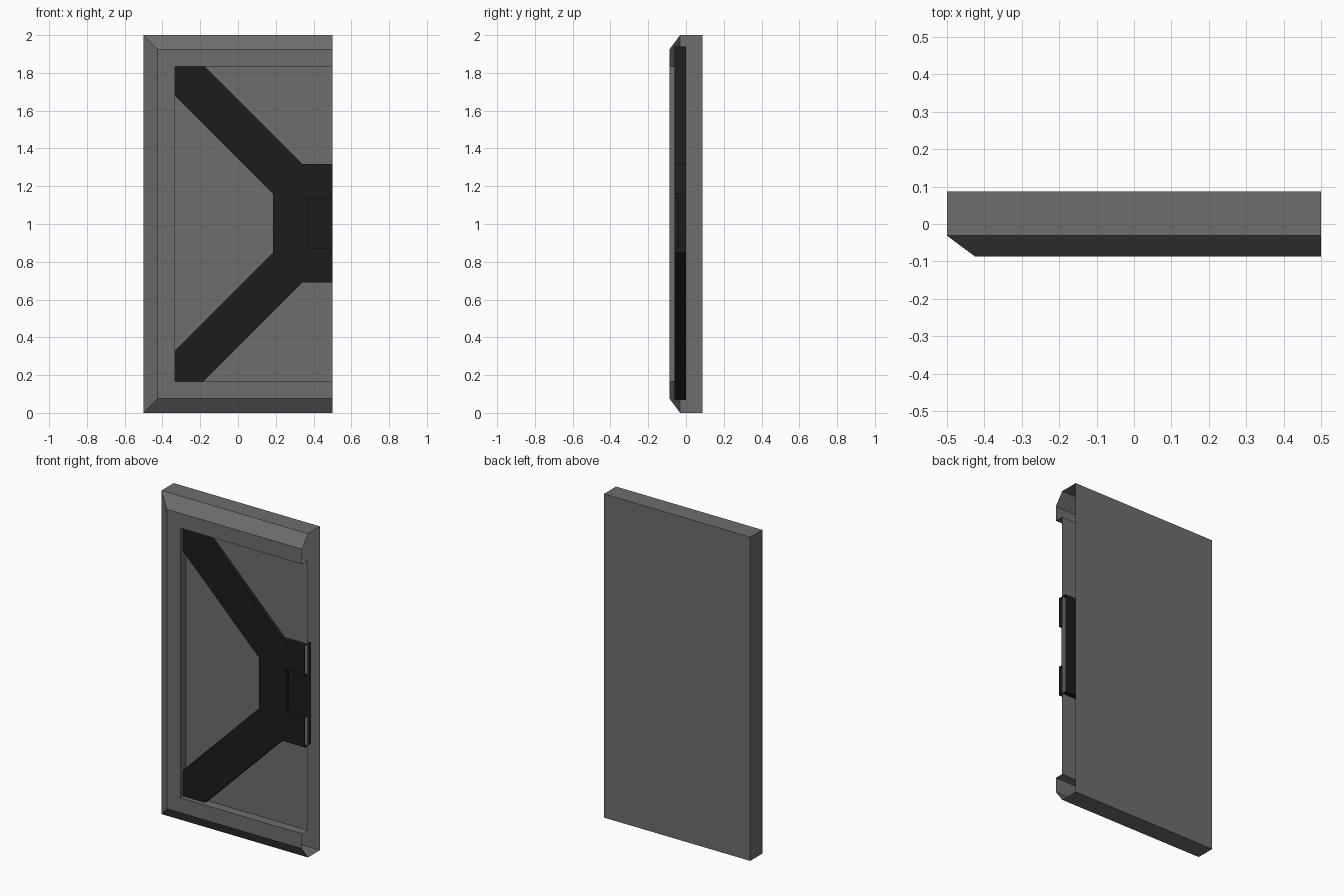
import bpy, bmesh

if "Cube" in bpy.data.objects:
    bpy.data.objects.remove(bpy.data.objects["Cube"])

END_X = 0.5      # open meeting edge of the door leaf
MID_Z = 1.004    # brace mirror height


def material(name, value):
    m = bpy.data.materials.new(name)
    m.diffuse_color = (value, value, value, 1)
    m.use_nodes = True
    m.node_tree.nodes["Principled BSDF"].inputs["Base Color"].default_value = m.diffuse_color
    return m


def finish(bm, name, mat):
    mesh = bpy.data.meshes.new(name)
    bm.to_mesh(mesh)
    bm.free()
    mesh.materials.append(mat)
    obj = bpy.data.objects.new(name, mesh)
    bpy.context.collection.objects.link(obj)


def ring(bm, points, y):
    return [bm.verts.new((x, y, z)) for x, z in points]


def bridge(bm, a, b):
    # walls between two open rings; the meeting edge stays open
    for i in range(len(a) - 1):
        bm.faces.new((a[i], b[i], b[i + 1], a[i + 1]))


def mirrored(half):
    # half runs upward from the middle as (x, height above middle)
    low = [(x, MID_Z - h) for x, h in reversed(half)]
    return low + [(x, MID_Z + h) for x, h in half]


grey = material("panel grey", 0.155)
black = material("brace black", 0.012)

# Door leaf: back slab, bevelled frame, lip and recessed panel
bm = bmesh.new()
rings = []
for d, y in [(0, 0.087), (0, -0.031), (0.075, -0.087),
             (0.167, -0.087), (0.167, -0.031)]:
    u = [(END_X, d), (-0.5 + d, d), (-0.5 + d, 2 - d), (END_X, 2 - d)]
    rings.append(ring(bm, u, y))
for a, b in zip(rings, rings[1:]):
    bridge(bm, a, b)
bm.faces.new(rings[0])
bm.faces.new(rings[-1][::-1])
finish(bm, "door_leaf", grey)

# Forked brace: two diagonal arms tucked under the frame, with a latch notch
outline = [(0.185, 0.157), (-0.439, 0.781), (-0.283, 0.937),
           (0.34, 0.314), (END_X, 0.314)]
notch = [(0.37, 0.13), (END_X, 0.13)]
bm = bmesh.new()
back = ring(bm, mirrored(outline), 0.0)
front = ring(bm, mirrored(outline), -0.06)
rim = ring(bm, mirrored(notch), -0.06)
floor = ring(bm, mirrored(notch), -0.037)
bridge(bm, back, front)
bridge(bm, rim, floor)
bm.faces.new(back)
bm.faces.new(front[::-1] + rim)
bm.faces.new(floor[::-1])
finish(bm, "forked_brace", black)
